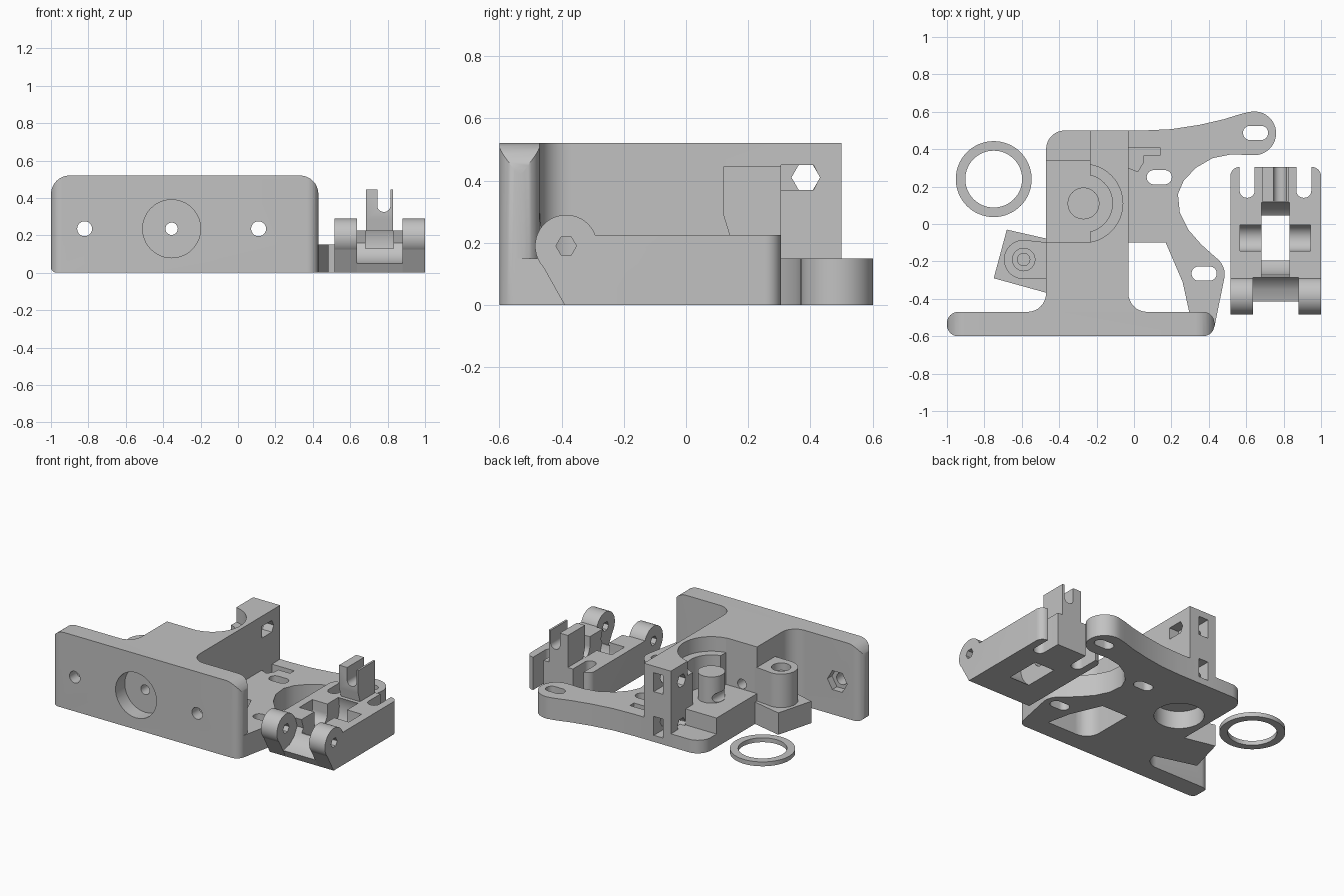
import bpy, bmesh, math
from mathutils import Vector

if "Cube" in bpy.data.objects:
    bpy.data.objects.remove(bpy.data.objects["Cube"])

grey = bpy.data.materials.new("plain grey")
grey.use_nodes = True
GREY = (0.54, 0.54, 0.54, 1)
grey.diffuse_color = GREY
grey.node_tree.nodes["Principled BSDF"].inputs["Base Color"].default_value = GREY


def rounded(corners, steps=8):
    """Outline from corners (u, v[, radius]) with the radii filleted."""
    out, n = [], len(corners)
    for i, c in enumerate(corners):
        p = Vector(c[:2])
        if len(c) < 3:
            out.append(p)
            continue
        a = (Vector(corners[i - 1][:2]) - p).normalized()
        b = (Vector(corners[(i + 1) % n][:2]) - p).normalized()
        half = a.angle(b) / 2
        centre = p + (a + b).normalized() * c[2] / math.sin(half)
        t = c[2] / math.tan(half)
        s, e = p + a * t - centre, p + b * t - centre
        sweep = s.angle(e)
        for k in range(steps + 1):
            f = k / steps
            out.append(centre + (s * math.sin((1 - f) * sweep) + e * math.sin(f * sweep)) / math.sin(sweep))
    return out


def arc(u, v, r, start, end, steps=20):
    angles = [math.radians(start + (end - start) * k / steps) for k in range(steps + 1)]
    return [(u + r * math.cos(a), v + r * math.sin(a)) for a in angles]


def circle(u, v, r, n=48):
    return arc(u, v, r, 0, 360, n)[:-1]


def rect(u0, u1, v0, v1, r=None):
    pts = [(u0, v0), (u1, v0), (u1, v1), (u0, v1)]
    return rounded([p + (r,) for p in pts]) if r else pts


def prism(name, outline, axis, lo, hi):
    """Extrude an outline along an axis; x uses (y,z), y uses (x,z), z uses (x,y)."""
    place = {"x": lambda p, h: (h, p[0], p[1]), "y": lambda p, h: (p[0], h, p[1]),
             "z": lambda p, h: (p[0], p[1], h)}[axis]
    bm = bmesh.new()
    low = [bm.verts.new(place(p, lo)) for p in outline]
    high = [bm.verts.new(place(p, hi)) for p in outline]
    bm.faces.new(low)
    bm.faces.new(high)
    for i in range(len(low)):
        bm.faces.new((low[i - 1], low[i], high[i], high[i - 1]))
    bmesh.ops.recalc_face_normals(bm, faces=bm.faces)
    me = bpy.data.meshes.new(name)
    bm.to_mesh(me)
    bm.free()
    me.materials.append(grey)
    ob = bpy.data.objects.new(name, me)
    bpy.context.collection.objects.link(ob)
    return ob


def carve(parts, cutters, operation="DIFFERENCE"):
    """Apply the cutters to every part, then discard them."""
    for ob in parts:
        for c in cutters:
            m = ob.modifiers.new("cut", "BOOLEAN")
            m.object, m.operation, m.solver = c, operation, "EXACT"
        bpy.context.view_layer.update()
        done = ob.evaluated_get(bpy.context.evaluated_depsgraph_get())
        me = bpy.data.meshes.new_from_object(done)
        ob.modifiers.clear()
        ob.data = me
    for c in cutters:
        bpy.data.objects.remove(c)


def cut(outline, axis, lo, hi):
    return prism("cutter", outline, axis, lo, hi)


# Front mounting plate with rounded ends
plate = prism("mounting_plate", rounded([(-1, 0, .03), (.43, 0), (.43, .52, .1), (-1, .52, .1)]), "y", -.6, -.47)
carve([plate], [cut(rect(-1, .43, -.6, -.47, .06), "z", -.1, .7)], "INTERSECT")

# Main body with fillets running into the plate
body = prism("main_body", rounded([
    (-.03, .5), (-.03, -.47, .1), (.08, -.47), (.08, -.5), (-.58, -.5), (-.58, -.47),
    (-.47, -.47, .1), (-.47, -.1), (-.235, -.1), (-.235, .5)]), "z", 0, .52)
step = prism("gear_side_step", rect(-.47, -.2, -.15, .34), "z", 0, .2)
foot = prism("rear_foot", rounded([(-.47, .2), (-.2, .2), (-.2, .5), (-.47, .5, .1)]), "z", 0, .09)

# Gear pocket from above with a hub, bearing seat from below
GX, GY = -.27, .11
carve([body], [cut(circle(GX, GY, .21), "z", .42, .7), cut(circle(GX, GY, .155), "z", .2, .7)])
carve([body, step, foot], [cut(circle(GX, GY, .155), "z", -.1, .12)])
hub = prism("gear_hub", circle(GX, GY, .085), "z", .15, .38)

# Plate recess and screw holes with hex nut seats behind
carve([plate, body], [cut(circle(-.355, .235, .155), "y", -.7, -.5)])
carve([plate, body, hub], [cut(circle(-.355, .235, .033, 24), "y", -.7, .7)])
carve([plate, body], [cut(circle(x, .235, .04, 24), "y", -.7, -.4) for x in (-.82, .11)]
      + [cut(circle(x, .235, .075, 6), "y", -.52, -.4) for x in (-.82, .11)])

# Tension screw holes and nut slots in the rear wall
screws = []
for z in (.41, .11):
    screws += [cut(circle(.385, z, .046, 6), "x", -.4, .1),
               cut([(.305, z - .04), (.41, z - .04), (.43, z), (.41, z + .04), (.305, z + .04)], "x", -.1, .1),
               cut(rect(-.175, -.105, z - .065, z + .065), "y", .31, .6)]
carve([body], screws)

# Screw boss on the gear side
boss = prism("screw_boss", circle(-.59, -.19, .105), "z", 0, .38)
web = prism("boss_web", [(-.59, -.085), (-.45, -.1), (-.45, -.295), (-.59, -.295)], "z", .1, .38)
block = prism("boss_block", [(-.68, -.03), (-.75, -.29), (-.46, -.37), (-.46, -.08)], "z", 0, .15)
carve([boss, web, block], [cut(circle(-.59, -.19, .06), "z", .33, .5),
                           cut(circle(-.59, -.19, .033, 24), "z", .1, .5)])

# Motor flange with two arms and adjustment slots
flange = prism("motor_flange", [(-.1, .5), (.05, .5), (.2, .507), (.35, .53), (.48, .56), (.57, .588)]
               + arc(.643, .485, .117, 105, -90)
               + [(.52, .372), (.42, .352), (.33, .3), (.265, .23), (.235, .16), (.245, .06), (.29, -.03), (.36, -.11)]
               + arc(.375, -.27, .11, 55, -8, 10)
               + [(.43, -.55), (.295, -.55), (.295, -.47), (.26, -.31), (.17, -.1), (-.1, -.1)], "z", 0, .15)
slots = [cut(rect(x - .067, x + .067, y - .038, y + .038, .037), "z", -.1, .3)
         for x, y in ((.65, .487), (.375, -.265), (.135, .25))]
carve([flange], slots + [cut(rect(-.03, .14, .365, .41), "z", .07, .3),
                         cut([(-.03, .3), (.02, .28), (.05, .33), (.05, .38), (-.03, .38)], "z", .07, .3)])

# Idler lever lying beside the body
CX, AY, AZ = .757, -.075, .16
lever = prism("idler_lever", [(-.39, 0), (.305, 0), (.305, .225), (-.285, .225), (-.265, .16),
                              (-.3, .1), (-.35, .065), (-.415, .05)], "x", .515, 1)
carve([lever], [cut(rounded([(.515, -.6), (1, -.6), (1, .305, .05), (.515, .305, .05)]), "z", -.1, .6)], "INTERSECT")
upright = prism("idler_upright", [(.14, .1), (.305, .1), (.305, .445), (.12, .445), (.12, .29), (.14, .225)],
                "x", .684, .829)
carve([upright], [cut(rounded([(.745, .325, .034), (.815, .325, .034), (.815, .6), (.745, .6)]), "y", 0, .5)])
carve([lever, upright], [cut(circle(AY, AZ, .2), "x", CX - .075, CX + .075)])
carve([lever], [cut(circle(AY, AZ, .07), "x", .568, .943), cut(rect(.568, .943, AY - .07, AY + .07), "z", AZ, .4),
                cut(rect(CX - .075, CX + .075, -.35, -.1), "z", .13, .4)]
      + [cut(rounded([(x - .04, .14, .039), (x + .04, .14, .039), (x + .04, .4), (x - .04, .4)]), "z", -.1, .4)
         for x in (.605, .908)])

# Hinge lugs with a pin hole
for side, x0 in (("right", .515), ("left", .88)):
    lug = prism(side + "_hinge_lug", circle(-.385, .19, .1), "x", x0, x0 + .12)
    cheek = prism(side + "_hinge_cheek", [(-.39, 0), (-.25, 0), (-.25, .225), (-.385, .225), (-.477, .155)],
                  "x", x0, x0 + .12)
    carve([lug, cheek, lever], [cut(circle(-.385, .19, .033, 6), "x", .4, 1.1)])

# Loose spacer ring
ring = prism("spacer_ring", circle(-.75, .24, .203, 64), "z", 0, .03)
carve([ring], [cut(circle(-.75, .24, .152, 64), "z", -.1, .1)])

# Smooth the curved walls and keep edges crisp
bpy.ops.object.select_all(action="DESELECT")
for ob in bpy.context.collection.objects:
    if ob.type == "MESH" and ob.data.materials and ob.data.materials[0] == grey:
        ob.select_set(True)
        bpy.context.view_layer.objects.active = ob
bpy.ops.object.shade_smooth_by_angle(angle=math.radians(30))
